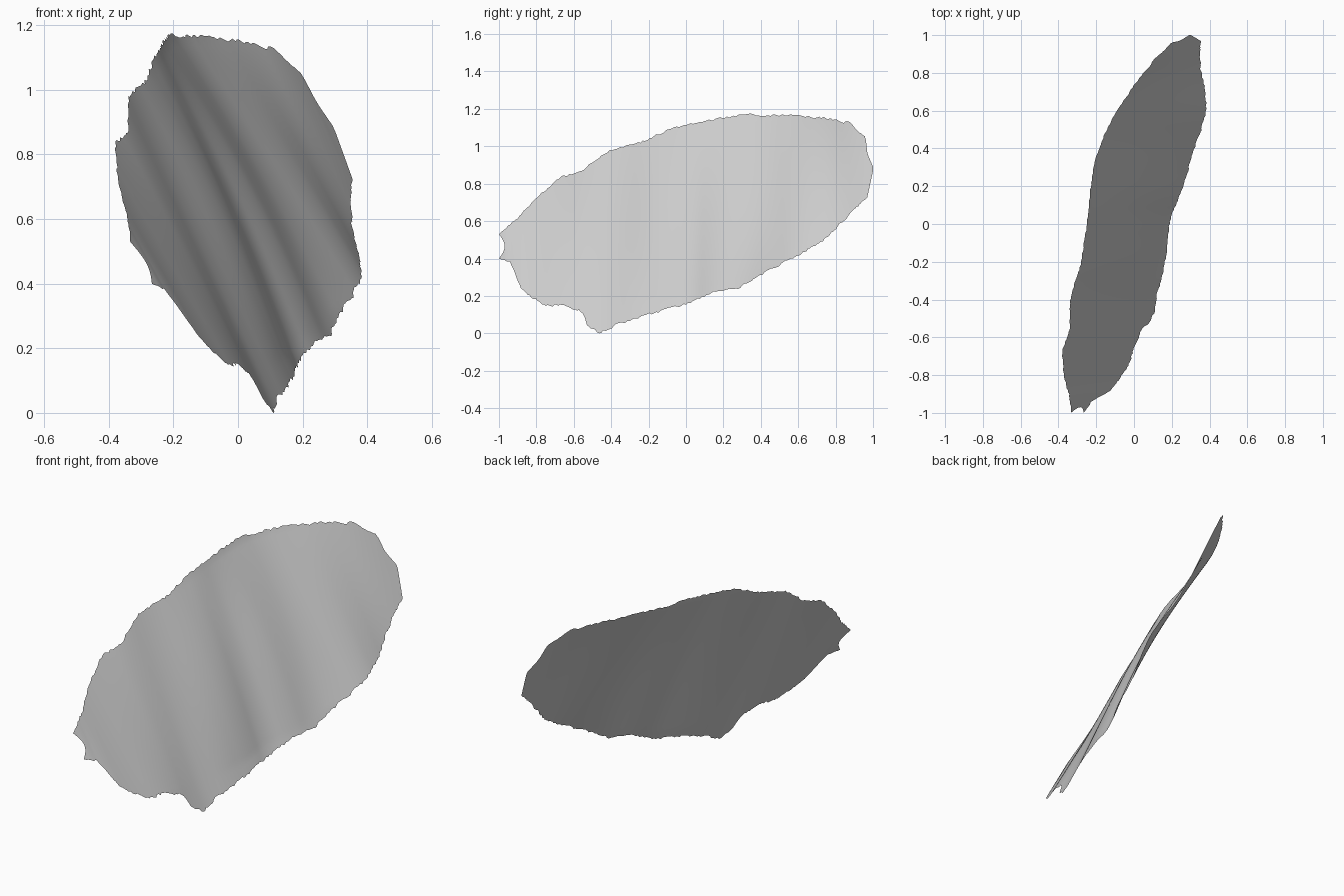
import bpy, bmesh, math, random

random.seed(4)
cube = bpy.data.objects.get("Cube")
if cube:
    bpy.data.objects.remove(cube)

# Rim heights as (y, z) pairs
TOP_Z = [(-1, .53), (-.89, .63), (-.8, .73), (-.67, .835), (-.55, .88), (-.41, .98),
         (-.25, 1.02), (-.08, 1.1), (.08, 1.135), (.29, 1.17), (.5, 1.17), (.72, 1.155),
         (.87, 1.13), (.96, 1.05), (.97, .96), (1, .89)]
LOW_Z = [(-1, .4), (-.94, .38), (-.88, .23), (-.76, .15), (-.65, .15), (-.55, .11),
         (-.53, .05), (-.47, 0), (-.38, .04), (-.19, .1), (0, .155), (.18, .23),
         (.28, .24), (.45, .34), (.61, .42), (.74, .5), (.85, .61), (.97, .73), (1, .87)]
# Fold profiles along the two rims, measured from the leaning plane
TOP_FOLD = [(-1, -.09), (-.83, -.05), (-.67, .01), (-.53, .08), (-.35, .14), (-.2, .21),
            (-.03, .27), (.13, .3), (.28, .33), (.43, .37), (.59, .45), (.75, .55),
            (.9, .66), (1, .71)]
LOW_FOLD = [(-1, -.07), (-.94, -.02), (-.83, .01), (-.67, .07), (-.53, .1), (-.47, .105),
            (-.4, .13), (-.27, .19), (-.11, .24), (.02, .26), (.15, .35), (.31, .41),
            (.47, .51), (.59, .58), (.68, .6), (.81, .62), (.96, .69), (1, .71)]
COLS, ROWS = 200, 48
LEAN = .47


def sample(table, y):
    """Linear lookup in a table of pairs."""
    for (a, va), (b, vb) in zip(table, table[1:]):
        if y <= b:
            return va + (vb - va) * max(0, y - a) / (b - a)
    return table[-1][1]


def soft(table, y):
    """Lookup averaged over a small window, for rounded folds."""
    w = min(.06, 1 - abs(y))
    return sum(sample(table, y + w * k / 4) for k in range(-4, 5)) / 9


def sheet_x(y, z):
    """Leaning plane plus folds that blend from the lower to the upper rim."""
    half = .48 * math.sqrt(1 - .75 * y * y)
    t = .5 + (z - .65 - .22 * y) / (1.85 * half)
    t = min(1, max(0, t))
    # Gentle belly with two creases across the middle
    middle = math.sin(math.pi * t) * math.exp(-6 * (y - .1) ** 2)
    belly = middle * (.024 - .007 * math.sin((y + .07) * 14.6))
    low, top = soft(LOW_FOLD, y), soft(TOP_FOLD, y)
    return low + (top - low) * t - LEAN * z + belly


# Rippled sheet with ragged rim
bm = bmesh.new()
grid = []
low_cut = top_cut = 0
for i in range(COLS + 1):
    s = 2 * i / COLS - 1
    y = .4 * math.sin(s * math.pi / 2) + .6 * s
    fray = min(1, (1 - abs(y)) * 12)
    low_cut = .4 * low_cut + random.uniform(-.006, .007) * fray
    top_cut = .4 * top_cut + random.uniform(-.007, .004) * fray
    low, top = sample(LOW_Z, y), sample(TOP_Z, y)
    column = []
    for j in range(ROWS + 1):
        t = j / ROWS
        rag = low_cut * max(0, 1 - t * 16) + top_cut * max(0, 1 - (1 - t) * 16)
        z = max(0, low + (top - low) * t + rag)
        # Small bite in the front end
        bitten = y + .03 * math.sin(math.pi * t) * max(0, 1 - (y + 1) * 10)
        column.append(bm.verts.new((sheet_x(bitten, z), bitten, z)))
    grid.append(column)
for a, b in zip(grid, grid[1:]):
    for j in range(ROWS):
        bm.faces.new((a[j], b[j], b[j + 1], a[j + 1]))

mesh = bpy.data.meshes.new("rippled_sheet")
bm.to_mesh(mesh)
bm.free()
mesh.shade_smooth()
sheet = bpy.data.objects.new("rippled_sheet", mesh)
bpy.context.collection.objects.link(sheet)

# Plain grey surface
grey = bpy.data.materials.new("light_grey")
grey.use_nodes = True
colour = (.6, .6, .6, 1)
grey.diffuse_color = colour
grey.node_tree.nodes["Principled BSDF"].inputs["Base Color"].default_value = colour
mesh.materials.append(grey)
